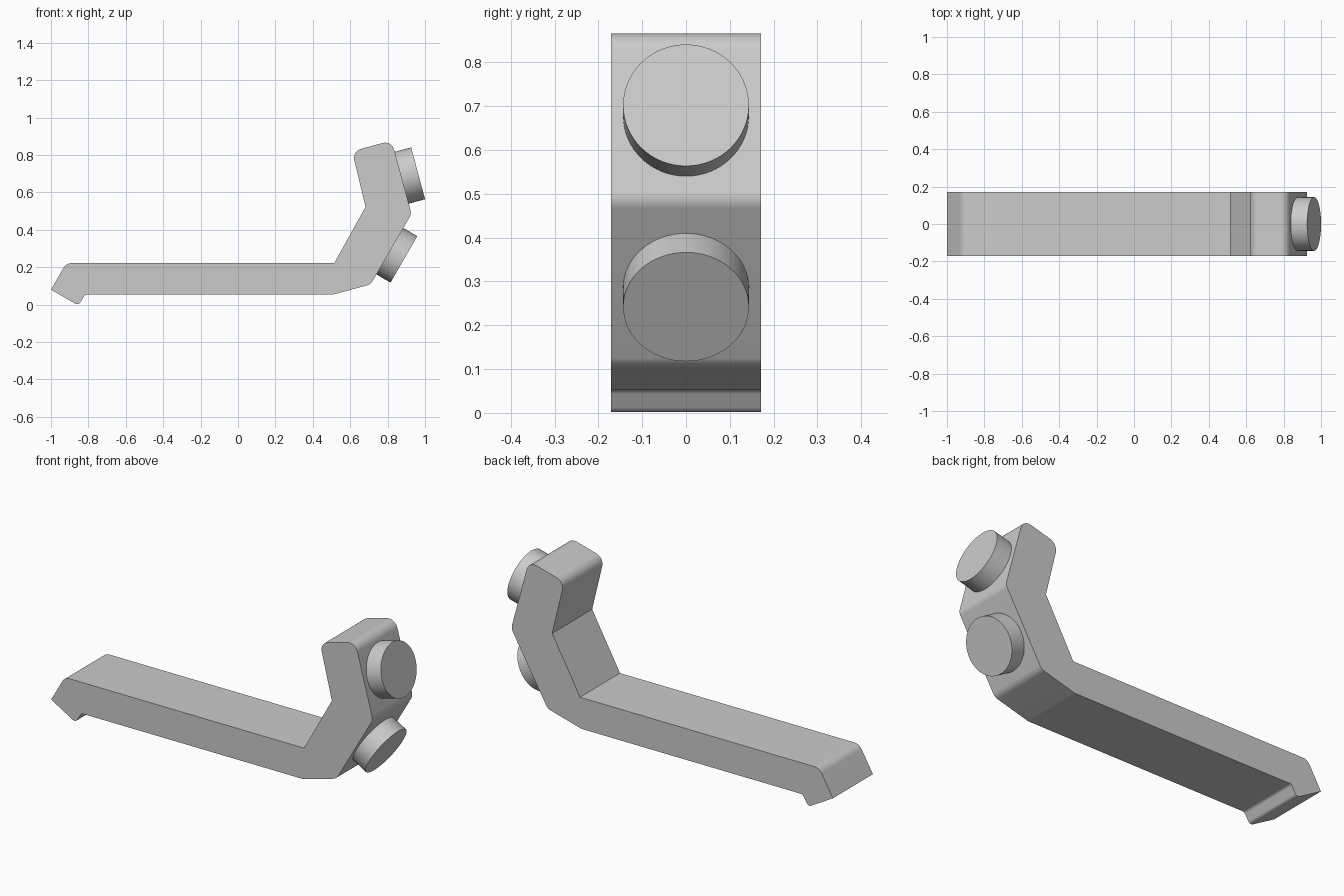
import bpy, bmesh, math
from mathutils import Vector

if "Cube" in bpy.data.objects:
    bpy.data.objects.remove(bpy.data.objects["Cube"])

grey = bpy.data.materials.new("plain grey")
grey.use_nodes = True
colour = (0.6, 0.6, 0.6, 1)
grey.diffuse_color = colour
grey.node_tree.nodes["Principled BSDF"].inputs["Base Color"].default_value = colour


def finish(obj):
    """Assign the material and smooth the curved faces only."""
    obj.data.materials.append(grey)
    bpy.ops.object.select_all(action="DESELECT")
    obj.select_set(True)
    bpy.context.view_layer.objects.active = obj
    bpy.ops.object.shade_smooth_by_angle(angle=math.radians(13))


def fillet(before, corner, after, radius, steps=10):
    """Points of a rounded corner, or the corner itself if it is sharp."""
    if radius == 0:
        return [corner]
    a, b = (before - corner).normalized(), (after - corner).normalized()
    half = a.angle(b) / 2
    centre = corner + (a + b).normalized() * radius / math.sin(half)
    start = corner + a * radius / math.tan(half) - centre
    end = corner + b * radius / math.tan(half) - centre
    arc = [start.lerp(end, i / steps).normalized() * radius for i in range(steps + 1)]
    return [centre + p for p in arc]


# Side profile of the bent bar: x, z, corner radius
corners = [
    (-1.0, 0.08, 0), (-0.853, -0.005, 0.02), (-0.818, 0.053, 0.02), (0.505, 0.053, 0),
    (0.709, 0.108, 0.05), (0.9275, 0.485, 0.05), (0.822, 0.877, 0.05), (0.61, 0.82, 0.05),
    (0.682, 0.523, 0), (0.515, 0.222, 0), (-0.918, 0.222, 0.05),
]
points = [Vector((x, z)) for x, z, r in corners]
outline = []
for i, (x, z, r) in enumerate(corners):
    outline += fillet(points[i - 1], points[i], points[(i + 1) % len(points)], r)

# Bar extruded across its width
half_width = 0.171
bm = bmesh.new()
side = bm.faces.new([bm.verts.new((p.x, -half_width, p.y)) for p in outline])
far = bmesh.ops.extrude_face_region(bm, geom=[side], use_keep_orig=True)
bmesh.ops.translate(bm, vec=(0, 2 * half_width, 0),
                    verts=[g for g in far["geom"] if isinstance(g, bmesh.types.BMVert)])
bmesh.ops.recalc_face_normals(bm, faces=bm.faces)
mesh = bpy.data.meshes.new("bent_bar")
bm.to_mesh(mesh)
bm.free()
bar = bpy.data.objects.new("bent_bar", mesh)
bpy.context.collection.objects.link(bar)
finish(bar)


# Round pads on the two outer slopes, sunk slightly into the bar
def pad(name, x, z, tilt):
    direction = Vector((math.cos(tilt), 0, math.sin(tilt)))
    depth = 0.1
    bpy.ops.mesh.primitive_cylinder_add(
        vertices=64, radius=0.1435, depth=depth,
        location=Vector((x, 0, z)) - direction * depth / 2,
        rotation=(0, math.pi / 2 - tilt, 0))
    obj = bpy.context.object
    obj.name = name
    finish(obj)


pad("upper_pad", 0.963, 0.702, math.radians(15))
pad("lower_pad", 0.887, 0.242, math.radians(-30))
